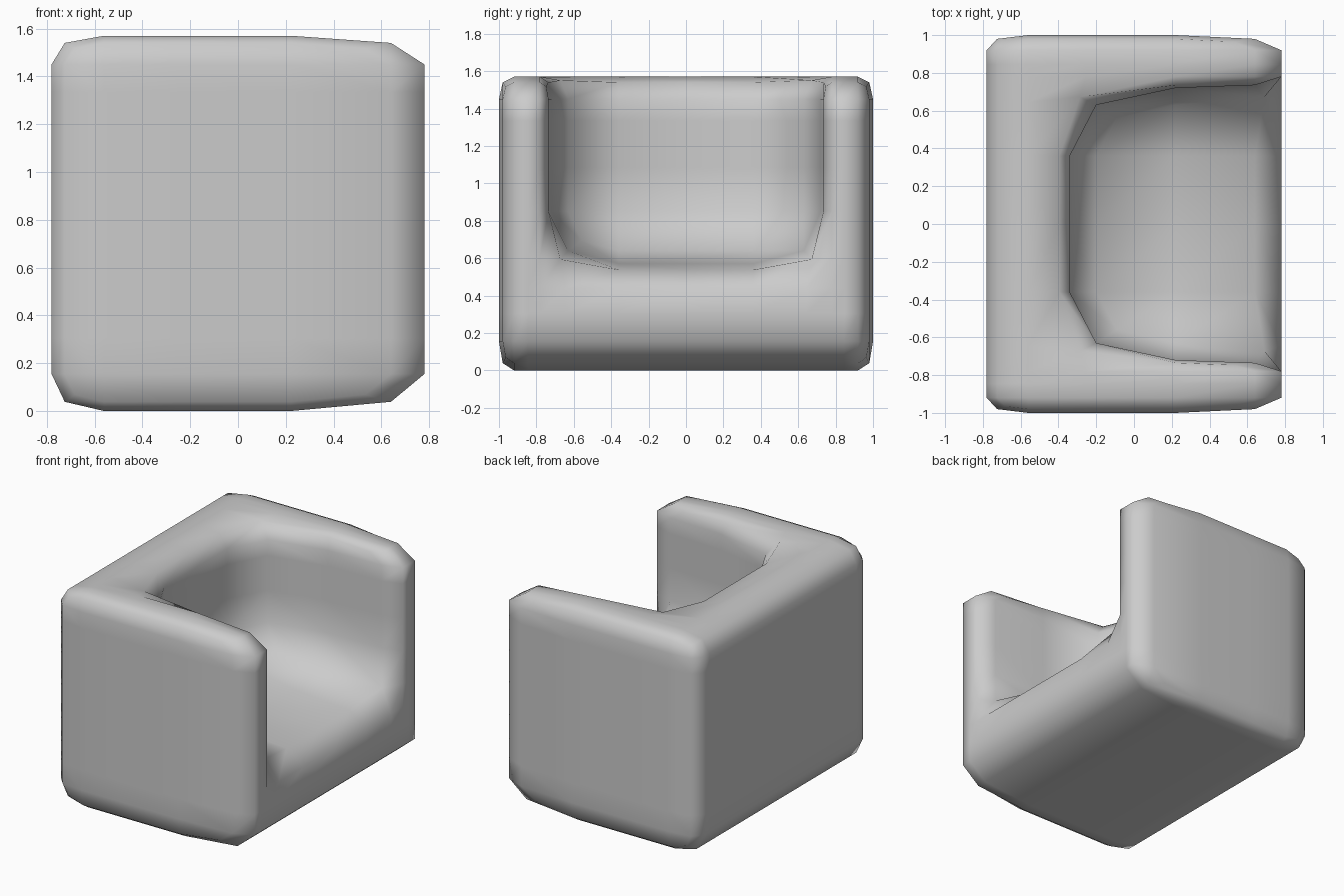
import bpy, bmesh

if "Cube" in bpy.data.objects:
    bpy.data.objects.remove(bpy.data.objects["Cube"])

# Cage loop positions along each axis
X = [-0.78, -0.34, 0.78]
Y = [-1.0, -0.84, -0.72, 0.0, 0.72, 0.84, 1.0]
Z = [0.0, 0.31, 0.57, 1.13, 1.33, 1.57]


def solid(i, j, k):
    """True where the armchair block is filled (seat hollow is empty)."""
    if not (0 <= i < len(X) - 1 and 0 <= j < len(Y) - 1 and 0 <= k < len(Z) - 1):
        return False
    return not (i == 1 and j in (2, 3) and k >= 2)


# Armchair body: skin of the filled cells
bm = bmesh.new()
verts = {}


def vert(c):
    if c not in verts:
        verts[c] = bm.verts.new((X[c[0]], Y[c[1]], Z[c[2]]))
    return verts[c]


for i in range(len(X) - 1):
    for j in range(len(Y) - 1):
        for k in range(len(Z) - 1):
            if not solid(i, j, k):
                continue
            cell = (i, j, k)
            for axis in range(3):
                for side in (0, 1):
                    n = list(cell)
                    n[axis] += 1 if side else -1
                    if solid(*n):
                        continue
                    u, v = (axis + 1) % 3, (axis + 2) % 3
                    ring = []
                    for du, dv in ((0, 0), (1, 0), (1, 1), (0, 1)):
                        c = list(cell)
                        c[axis] += side
                        c[u] += du
                        c[v] += dv
                        ring.append(vert(tuple(c)))
                    bm.faces.new(ring if side else ring[::-1])

for f in bm.faces:
    f.smooth = True
mesh = bpy.data.meshes.new("armchair_body")
bm.to_mesh(mesh)
bm.free()
body = bpy.data.objects.new("armchair_body", mesh)
bpy.context.collection.objects.link(body)

# Soft upholstered edges
sub = body.modifiers.new("soften", 'SUBSURF')
sub.levels = sub.render_levels = 1
sub.use_limit_surface = False
